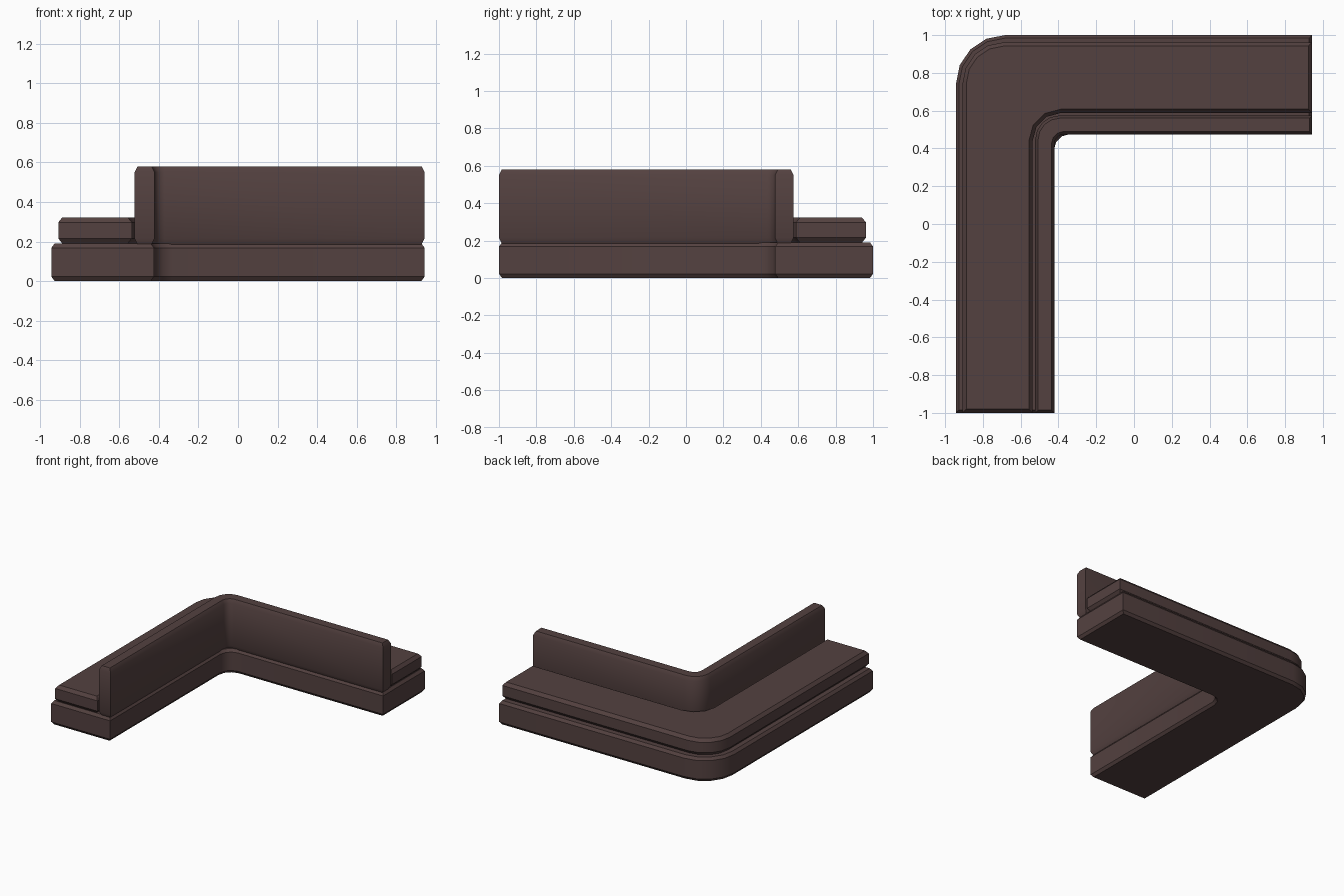
import bpy, bmesh, math

cube = bpy.data.objects.get("Cube")
if cube:
    bpy.data.objects.remove(cube, do_unlink=True)

mat = bpy.data.materials.new("dark_brown")
mat.use_nodes = True
COLOUR = (0.088, 0.053, 0.051, 1)
mat.diffuse_color = COLOUR
bsdf = mat.node_tree.nodes["Principled BSDF"]
bsdf.inputs["Base Color"].default_value = COLOUR
bsdf.inputs["Roughness"].default_value = 0.8

END_X, END_Y = 0.943, -1.0


def arc(cx, cy, r, a0, a1, n):
    angles = [math.radians(a0 + (a1 - a0) * i / n) for i in range(n + 1)]
    return [(cx + r * math.cos(a), cy + r * math.sin(a)) for a in angles]


def outline(outer, inner, r_out, r_in, d):
    """L-shaped outline with rounded elbow, shrunk inwards by d."""
    (xo, yo), (xi, yi) = outer, inner
    pts = [(xo + d, END_Y + d)]
    pts += arc(xo + r_out, yo - r_out, r_out - d, 180, 90, 4)
    pts += [(END_X - d, yo - d), (END_X - d, yi + d)]
    pts += arc(xi + r_in, yi - r_in, r_in + d, 90, 180, 3)
    pts += [(xi - d, END_Y + d)]
    return pts


def l_block(name, outer, inner, r_out, r_in, z0, z1, bev, rise):
    """L-shaped slab with chamfered top and bottom rims."""
    bm = bmesh.new()
    rings = []
    for z, d in ((z0, bev), (z0 + rise, 0), (z1 - rise, 0), (z1, bev)):
        rings.append([bm.verts.new((x, y, z))
                      for x, y in outline(outer, inner, r_out, r_in, d)])
    n = len(rings[0])
    for a, b in zip(rings, rings[1:]):
        for i in range(n):
            j = (i + 1) % n
            bm.faces.new((a[i], a[j], b[j], b[i]))
    bm.faces.new(rings[0])
    bm.faces.new(rings[-1])
    bmesh.ops.recalc_face_normals(bm, faces=bm.faces)
    mesh = bpy.data.meshes.new(name)
    bm.to_mesh(mesh)
    bm.free()
    mesh.materials.append(mat)
    obj = bpy.data.objects.new(name, mesh)
    bpy.context.collection.objects.link(obj)
    bpy.ops.object.select_all(action='DESELECT')
    obj.select_set(True)
    bpy.context.view_layer.objects.active = obj
    bpy.ops.object.shade_smooth_by_angle(angle=math.radians(31))
    return obj


# Base plinth, seat cushion on the outer side, backrest on the inner side
l_block("base", (-0.943, 1.0), (-0.425, 0.477), 0.26, 0.09, 0.0, 0.19, 0.016, 0.022)
l_block("seat", (-0.908, 0.962), (-0.537, 0.588), 0.22, 0.15, 0.19, 0.322, 0.02, 0.025)
l_block("backrest", (-0.523, 0.575), (-0.422, 0.475), 0.13, 0.05, 0.185, 0.58, 0.015, 0.03)
